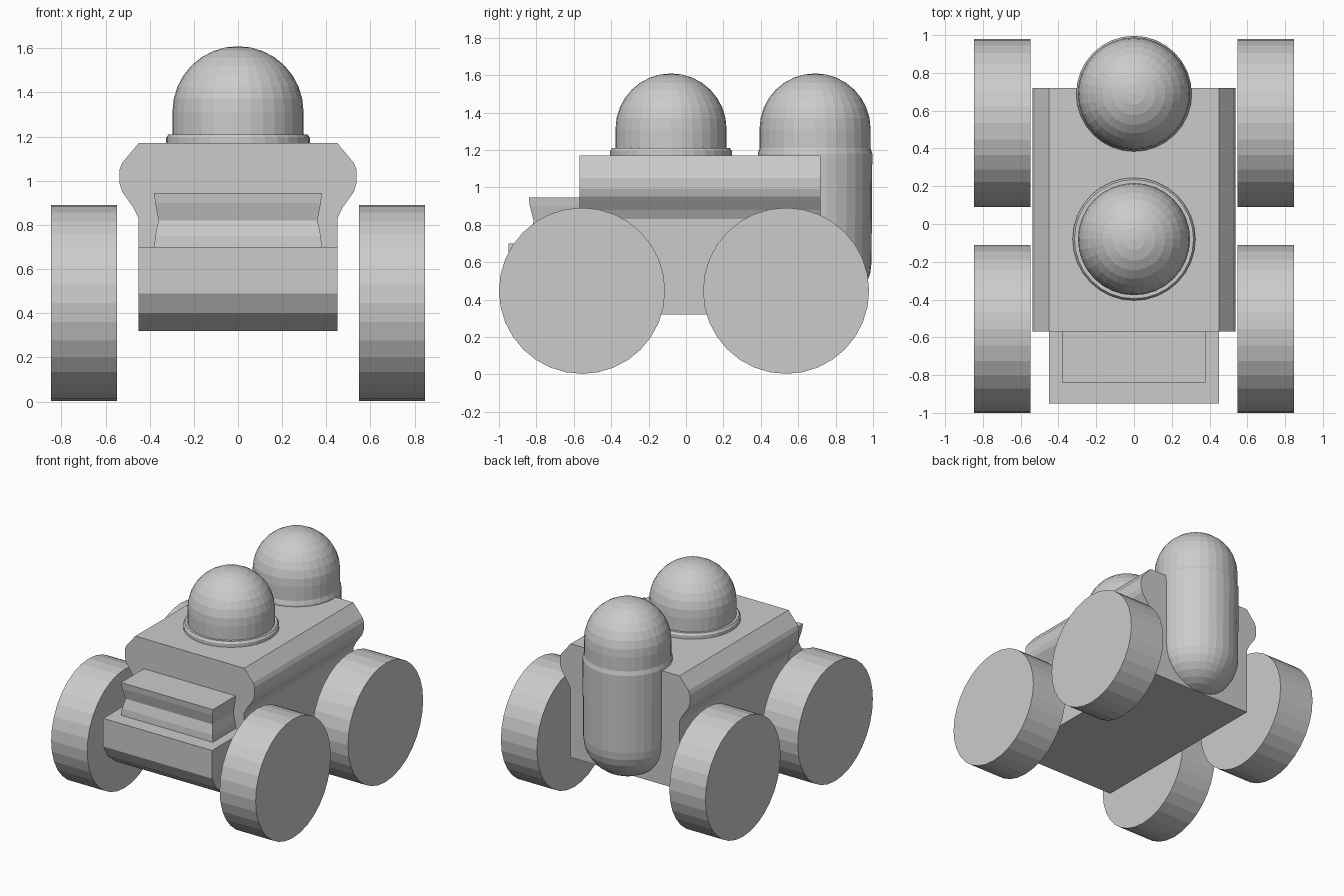
import bpy, math

if "Cube" in bpy.data.objects:
    bpy.data.objects.remove(bpy.data.objects["Cube"])


def mesh_object(name, verts, faces):
    mesh = bpy.data.meshes.new(name)
    mesh.from_pydata(verts, [], faces)
    mesh.update()
    obj = bpy.data.objects.new(name, mesh)
    bpy.context.collection.objects.link(obj)
    return obj


def prism(name, profile, a, b, place):
    """Extrude a closed 2D profile from a to b; place maps (u, v, w) to xyz."""
    n = len(profile)
    verts = [place(u, v, w) for w in (a, b) for u, v in profile]
    faces = [(i, (i + 1) % n, n + (i + 1) % n, n + i) for i in range(n)]
    faces += [tuple(reversed(range(n))), tuple(range(n, 2 * n))]
    obj = mesh_object(name, verts, faces)
    bpy.context.view_layer.objects.active = obj
    bpy.ops.object.mode_set(mode='EDIT')
    bpy.ops.mesh.select_all(action='SELECT')
    bpy.ops.mesh.normals_make_consistent(inside=False)
    bpy.ops.object.mode_set(mode='OBJECT')
    return obj


def lathe(name, profile, y, n=32):
    """Turn an (r, z) profile, listed from bottom to top, about a vertical axis."""
    verts, rings, faces = [], [], []
    for r, z in profile:
        count = 1 if r < 1e-4 else n
        rings.append([len(verts) + i for i in range(count)])
        for i in range(count):
            t = 2 * math.pi * i / n
            verts.append((r * math.cos(t), y + r * math.sin(t), z))
    for lo, hi in zip(rings, rings[1:]):
        for i in range(n):
            j = (i + 1) % n
            if len(lo) == 1:
                faces.append((lo[0], hi[j], hi[i]))
            elif len(hi) == 1:
                faces.append((lo[i], lo[j], hi[0]))
            else:
                faces.append((lo[i], lo[j], hi[j], hi[i]))
    if len(rings[0]) > 1:
        faces.append(tuple(reversed(rings[0])))
    return mesh_object(name, verts, faces)


def arc(r, h, z, a0, a1, steps=8):
    angles = [math.radians(a0 + (a1 - a0) * i / steps) for i in range(steps + 1)]
    return [(r * math.cos(a), z + h * math.sin(a)) for a in angles]


# Main body: straight lower sides flaring into a chamfered upper rim
half = [(0.45, 0.32), (0.45, 0.83), (0.475, 0.88), (0.525, 0.95), (0.537, 0.99),
        (0.537, 1.05), (0.525, 1.08), (0.45, 1.17)]
body_profile = half + [(-x, z) for x, z in reversed(half)]
prism("body", body_profile, -0.57, 0.72, lambda u, v, w: (u, w, v))

# Front step with undercut lower edge
prism("front_step", [(-0.55, 0.32), (-0.80, 0.32), (-0.90, 0.40), (-0.95, 0.49),
                     (-0.95, 0.70), (-0.55, 0.70)],
      -0.45, 0.45, lambda u, v, w: (w, u, v))

# Front block with a pinched waist on its front and sides
levels = [(0.69, 0.38, -0.84), (0.75, 0.375, -0.835), (0.82, 0.36, -0.815),
          (0.90, 0.375, -0.835), (0.945, 0.38, -0.84)]
verts = [(x, y, z) for z, hx, fy in levels
         for x, y in ((-hx, fy), (hx, fy), (hx, -0.55), (-hx, -0.55))]
faces = [(4 * k + i, 4 * k + (i + 1) % 4, 4 * k + 4 + (i + 1) % 4, 4 * k + 4 + i)
         for k in range(len(levels) - 1) for i in range(4)]
top = 4 * (len(levels) - 1)
faces += [(3, 2, 1, 0), (top, top + 1, top + 2, top + 3)]
mesh_object("front_block", verts, faces)

# Dome on a collar
lathe("dome_collar", [(0.325, 1.15), (0.325, 1.195), (0.315, 1.21), (0, 1.21)], -0.08)
lathe("dome", [(0.297, 1.16)] + arc(0.297, 0.297, 1.312, 0, 90), -0.08)

# Upright rear tank with rounded ends and a slight shoulder
lathe("rear_tank", arc(0.302, 0.28, 0.60, -90, 0) + [(0.306, 1.15), (0.306, 1.18), (0.297, 1.21)]
      + arc(0.297, 0.297, 1.312, 0, 90), 0.69)

# Four drum wheels
for side, x in (("left", -0.697), ("right", 0.697)):
    for end, y in (("front", -0.556), ("rear", 0.535)):
        bpy.ops.mesh.primitive_cylinder_add(vertices=32, radius=0.444, depth=0.298,
                                            location=(x, y, 0.447),
                                            rotation=(0, math.pi / 2, 0))
        bpy.context.object.name = f"{end}_{side}_wheel"
